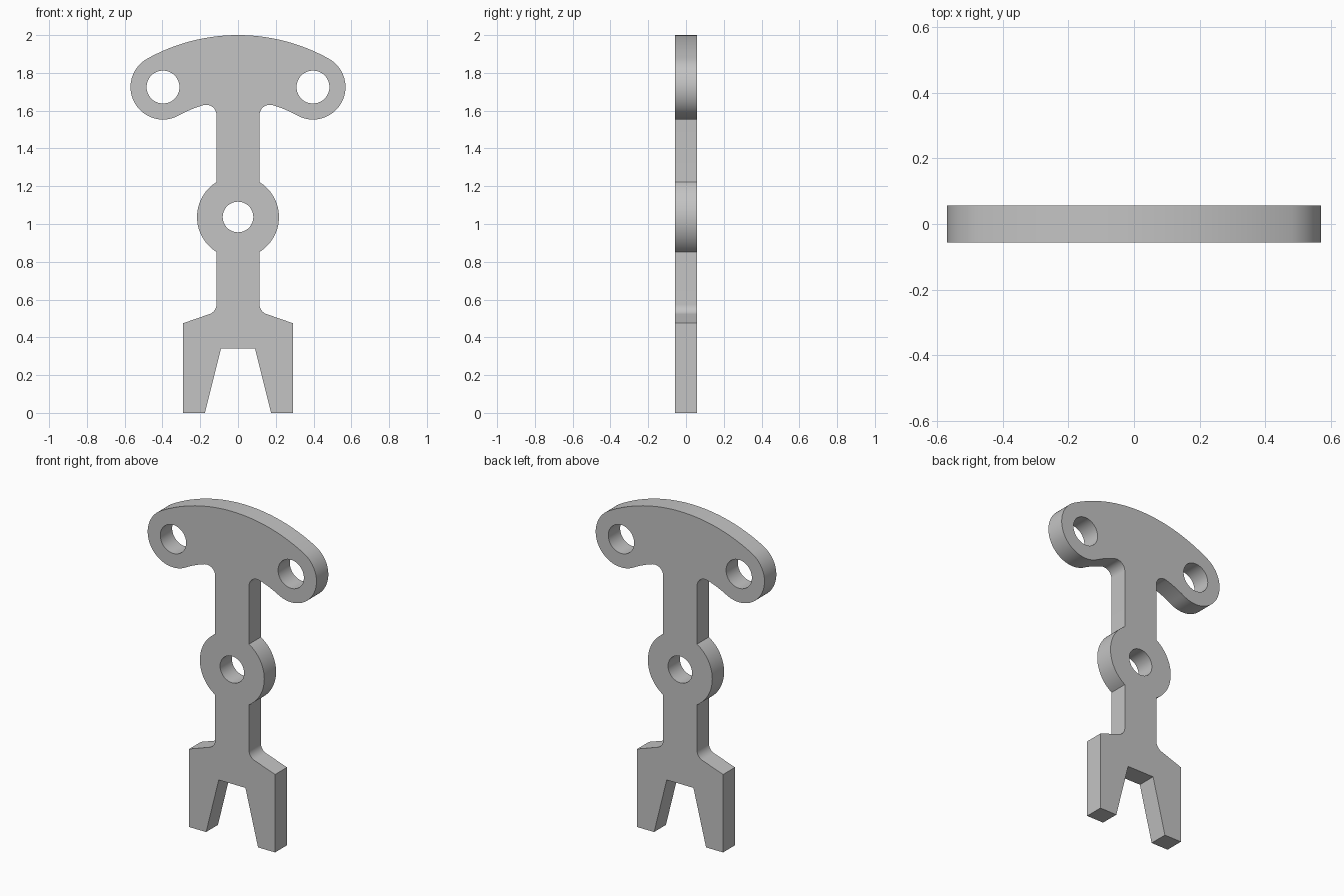
import bpy, bmesh
from math import sin, cos, atan2, radians, pi, sqrt, tau

cube = bpy.data.objects.get("Cube")
if cube:
    bpy.data.objects.remove(cube, do_unlink=True)

THICK = 0.114
STEM = 0.114                       # half width of the shank
HUB_Z, HUB_R, HUB_HOLE = 1.037, 0.217, 0.081
LOBE_X, LOBE_Z, LOBE_R, LOBE_HOLE = 0.397, 1.725, 0.172, 0.087
ARC_Z, ARC_R = 1.012, 0.988        # handle's top arc; its underside is concentric
FILLET = 0.055


def arc(cx, cz, r, start, end, steps):
    """Points along an arc, angles in radians from +x."""
    angles = [start + (end - start) * i / steps for i in range(steps + 1)]
    return [(cx + r * cos(a), cz + r * sin(a)) for a in angles]


def circle(cx, cz, r, steps=64):
    return arc(cx, cz, r, 0, tau, steps)[:-1]


# Derived tangent points
hub_half = sqrt(HUB_R ** 2 - STEM ** 2)
hub_angle = atan2(hub_half, STEM)
lobe_angle = atan2(LOBE_Z - ARC_Z, LOBE_X)
under_r = ARC_R - 2 * LOBE_R
fil_x = STEM + FILLET
fil_dz = sqrt((under_r - FILLET) ** 2 - fil_x ** 2)
fil_angle = atan2(fil_dz, fil_x)

# Right half of the outline, from the fork notch up to the crown
half = [(0.09, 0.34), (0.175, 0), (0.29, 0), (0.29, 0.475)]
half += arc(fil_x, 0.575, FILLET, radians(251), pi, 10)
half += arc(0, HUB_Z, HUB_R, -hub_angle, hub_angle, 32)
half += arc(fil_x, ARC_Z + fil_dz, FILLET, pi, fil_angle, 14)
half += arc(0, ARC_Z, under_r, fil_angle, lobe_angle, 8)[1:]
half += arc(LOBE_X, LOBE_Z, LOBE_R, lobe_angle - pi, lobe_angle, 40)[1:]
half += arc(0, ARC_Z, ARC_R, lobe_angle, pi / 2, 20)[1:]
outline = half + [(-x, z) for x, z in reversed(half[:-1])]

# Outline and the three round holes, filled and thickened
bm = bmesh.new()
for loop in (outline, circle(0, HUB_Z, HUB_HOLE),
             circle(LOBE_X, LOBE_Z, LOBE_HOLE), circle(-LOBE_X, LOBE_Z, LOBE_HOLE)):
    verts = [bm.verts.new((x, -THICK / 2, z)) for x, z in loop]
    for a, b in zip(verts, verts[1:] + verts[:1]):
        bm.edges.new((a, b))
bmesh.ops.triangle_fill(bm, edges=bm.edges[:], use_beauty=True, normal=(0, -1, 0))
result = bmesh.ops.extrude_face_region(bm, geom=bm.faces[:])
moved = [g for g in result["geom"] if isinstance(g, bmesh.types.BMVert)]
bmesh.ops.translate(bm, verts=moved, vec=(0, THICK, 0))
bmesh.ops.recalc_face_normals(bm, faces=bm.faces[:])

mesh = bpy.data.meshes.new("forked_key")
bm.to_mesh(mesh)
bm.free()
key = bpy.data.objects.new("forked_key", mesh)
bpy.context.collection.objects.link(key)

# Plain grey metal
grey = bpy.data.materials.new("plain_grey")
grey.use_nodes = True
colour = (0.55, 0.55, 0.55, 1)
grey.diffuse_color = colour
grey.node_tree.nodes["Principled BSDF"].inputs["Base Color"].default_value = colour
mesh.materials.append(grey)

# Smooth curved walls, crisp rims
bpy.ops.object.select_all(action="DESELECT")
key.select_set(True)
bpy.context.view_layer.objects.active = key
bpy.ops.object.shade_smooth_by_angle(angle=radians(25))
